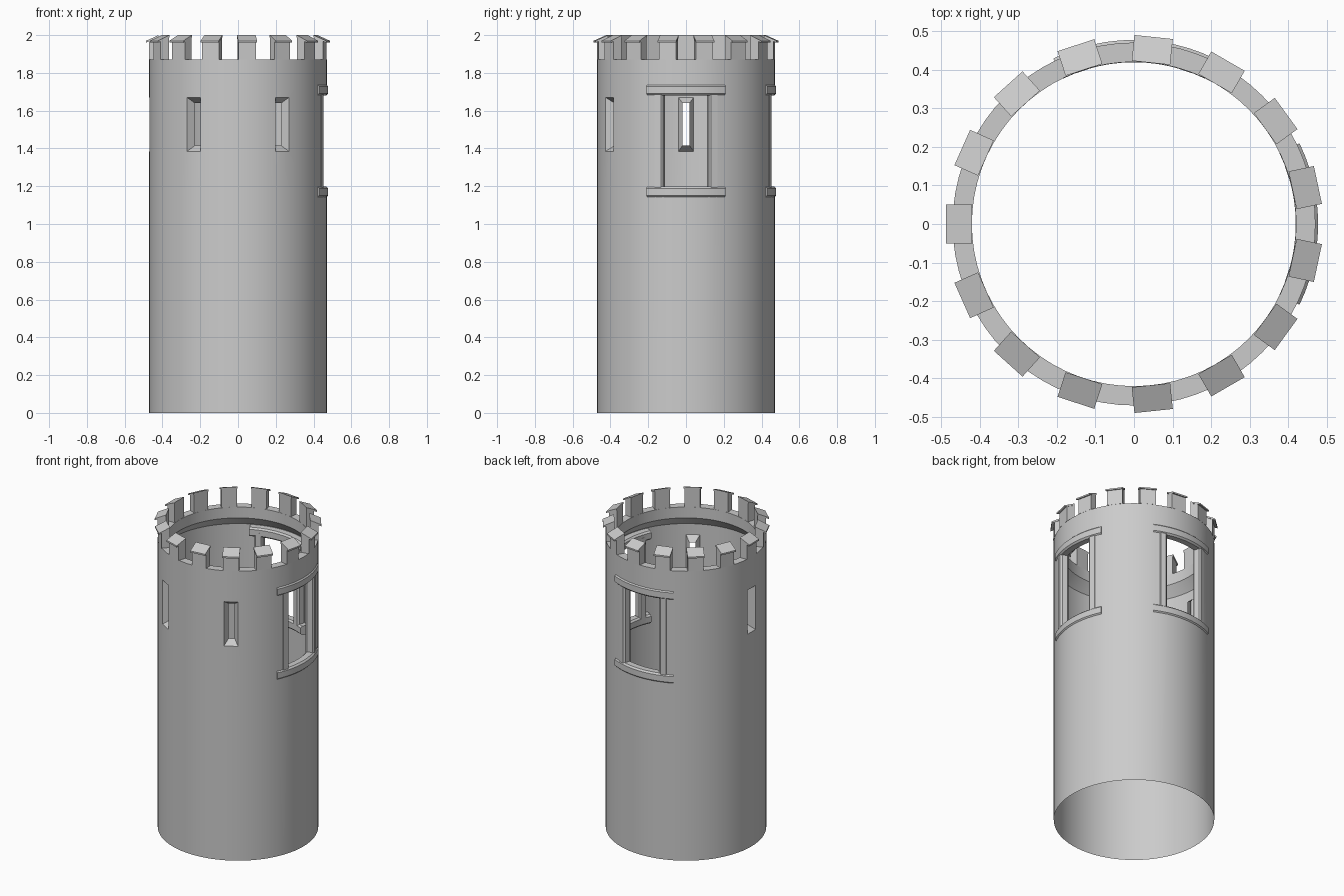
import bpy, bmesh
from math import radians, sin, cos

cube = bpy.data.objects.get("Cube")
if cube:
    bpy.data.objects.remove(cube)

stone = bpy.data.materials.new("grey_stone")
stone.use_nodes = True
stone.diffuse_color = (0.6, 0.6, 0.6, 1)
stone.node_tree.nodes["Principled BSDF"].inputs["Base Color"].default_value = (0.6, 0.6, 0.6, 1)

OUTER, INNER, RIM = 0.47, 0.42, 1.87
STEP = 5
WINDOWS = {0: "right", 90: "back"}
SLITS = (180, 240, 300)
SLIT_LOW, SLIT_HIGH = 1.385, 1.67
WIN_LOW, WIN_HIGH = 1.17, 1.71


def polar(r, deg, z, side=0):
    """Point at a radius and angle, shifted sideways along the tangent."""
    a = radians(deg)
    return (r * cos(a) - side * sin(a), r * sin(a) + side * cos(a), z)


def finish(bm, name, smooth=True):
    bmesh.ops.remove_doubles(bm, verts=bm.verts, dist=0.0001)
    bmesh.ops.recalc_face_normals(bm, faces=bm.faces)
    mesh = bpy.data.meshes.new(name)
    bm.to_mesh(mesh)
    bm.free()
    mesh.materials.append(stone)
    ob = bpy.data.objects.new(name, mesh)
    bpy.context.collection.objects.link(ob)
    if smooth:
        bpy.ops.object.select_all(action="DESELECT")
        ob.select_set(True)
        bpy.context.view_layer.objects.active = ob
        bpy.ops.object.shade_smooth_by_angle(angle=radians(30))
    return ob


def skin(bm, loops, capped=True):
    """Join equal closed loops of points into a tube."""
    rows = [[bm.verts.new(p) for p in loop] for loop in loops]
    n = len(rows[0])
    for a, b in zip(rows, rows[1:]):
        for i in range(n):
            j = (i + 1) % n
            bm.faces.new((a[i], a[j], b[j], b[i]))
    if capped:
        bm.faces.new(rows[0][::-1])
        bm.faces.new(rows[-1])


def is_open(deg, z):
    """True where the wall has a window or an arrow slit."""
    def near(centre, half):
        return abs((deg - centre + 180) % 360 - 180) < half
    if any(near(c, 20) for c in WINDOWS) and WIN_LOW < z < WIN_HIGH:
        return True
    return any(near(c, 5) for c in SLITS) and SLIT_LOW < z < SLIT_HIGH


# Tower wall with openings, rim ledge and inner lip
bm = bmesh.new()
profile = [(OUTER, z) for z in (0, WIN_LOW, SLIT_LOW, SLIT_HIGH, WIN_HIGH, RIM)]
profile += [(INNER, RIM), (INNER, 1.8), (OUTER, 1.74)]
for deg in range(0, 360, STEP):
    for k, ((r1, z1), (r2, z2)) in enumerate(zip(profile, profile[1:])):
        if k < 5 and is_open(deg + STEP / 2, (z1 + z2) / 2):
            continue
        pts = (polar(r1, deg, z1), polar(r1, deg + STEP, z1),
               polar(r2, deg + STEP, z2), polar(r2, deg, z2))
        bm.faces.new([bm.verts.new(p) for p in pts])

# Splayed sides of the arrow slits
for c in SLITS:
    wide = [polar(OUTER, c + s * STEP, SLIT_LOW) for s in (-1, 0, 1)]
    wide += [polar(OUTER, c + s * STEP, SLIT_HIGH) for s in (1, 0, -1)]
    narrow = [polar(0.425, c, SLIT_LOW + 0.03, s * 0.018) for s in (-1, 0, 1)]
    narrow += [polar(0.425, c, SLIT_HIGH - 0.03, s * 0.018) for s in (1, 0, -1)]
    skin(bm, [wide, narrow], capped=False)
finish(bm, "tower_wall")


def octagon(half, cut):
    """Square cross-section with cut corners."""
    h, k = half, half - cut
    return [(-h, -k), (-k, -h), (k, -h), (h, -k), (h, k), (k, h), (-k, h), (-h, k)]


# Window frames: curved sill and lintel with two posts
for centre, side in WINDOWS.items():
    for part, z in (("sill", WIN_LOW), ("lintel", WIN_HIGH)):
        bm = bmesh.new()
        skin(bm, [[polar(0.448 + u, centre + t * 26 / 6, z + v)
                   for u, v in octagon(0.029, 0.01)] for t in range(-6, 7)])
        finish(bm, f"{side}_window_{part}")
    for s, hand in ((-1, "first"), (1, "second")):
        bm = bmesh.new()
        skin(bm, [[polar(0.445 + u, centre + s * 18.5, z, v)
                   for u, v in octagon(0.027, 0.01)] for z in (WIN_LOW, WIN_HIGH)])
        finish(bm, f"{side}_window_{hand}_post")

# Merlons with sloped overhanging caps
for i in range(15):
    deg = 180 + i * 24
    body = [(INNER, RIM), (OUTER, RIM), (OUTER, 1.968), (INNER, 1.988)]
    cap = [(INNER, 1.988), (0.487, 1.96), (0.487, 1.97), (INNER, 2.0)]
    for name, shape, half in (("merlon", body, 0.047), ("merlon_cap", cap, 0.05)):
        bm = bmesh.new()
        skin(bm, [[polar(r, deg, z, s * half) for r, z in shape] for s in (-1, 1)])
        finish(bm, f"{name}_{i + 1}", smooth=False)
